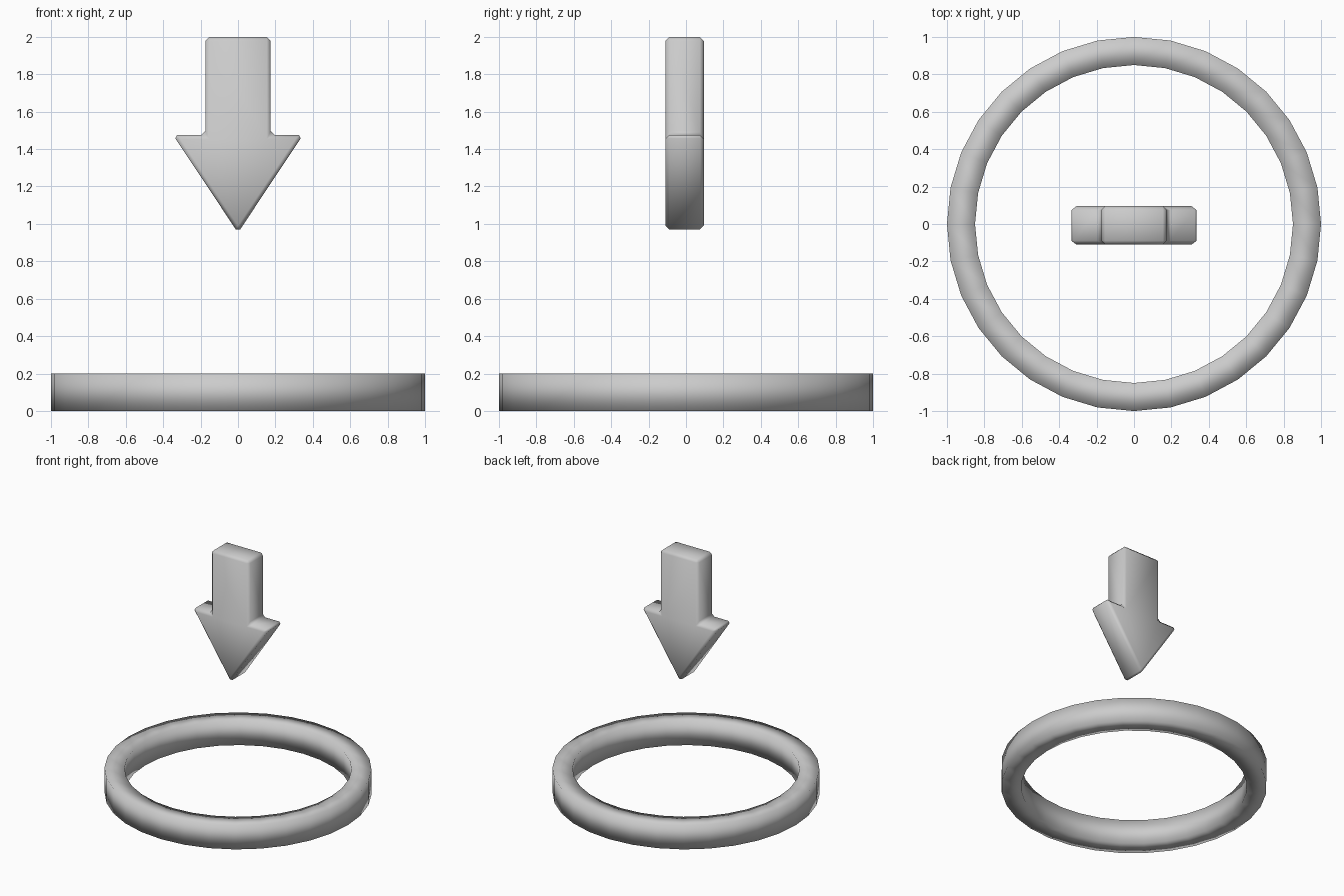
import bpy, bmesh, math

if "Cube" in bpy.data.objects:
    bpy.data.objects.remove(bpy.data.objects["Cube"])


def finish(bm, name):
    bmesh.ops.recalc_face_normals(bm, faces=bm.faces)
    mesh = bpy.data.meshes.new(name)
    bm.to_mesh(mesh)
    bm.free()
    mesh.shade_smooth()
    obj = bpy.data.objects.new(name, mesh)
    bpy.context.collection.objects.link(obj)
    return obj


# Base ring: rectangular section swept round in 32 steps, smooth shaded
SIDES = 32
section = [(1.0, 0.0), (1.0, 0.2), (0.85, 0.2), (0.85, 0.0)]
bm = bmesh.new()
loops = []
for i in range(SIDES):
    a = 2 * math.pi * i / SIDES
    loops.append([bm.verts.new((r * math.cos(a), r * math.sin(a), z)) for r, z in section])
for i in range(SIDES):
    p, q = loops[i], loops[(i + 1) % SIDES]
    for k in range(4):
        n = (k + 1) % 4
        bm.faces.new((p[k], q[k], q[n], p[n]))
finish(bm, "base_ring")

# Down arrow: mirrored half outline, extruded in y and bevelled
half = [(0.175, 2.0), (0.175, 1.475), (0.347, 1.475)]
outline = half + [(0.0, 0.953)] + [(-x, z) for x, z in reversed(half)]
bm = bmesh.new()
face = bm.faces.new([bm.verts.new((x, -0.11, z)) for x, z in outline])
ext = bmesh.ops.extrude_face_region(bm, geom=[face])
moved = [v for v in ext["geom"] if isinstance(v, bmesh.types.BMVert)]
bmesh.ops.translate(bm, verts=moved, vec=(0, 0.205, 0))
arrow = finish(bm, "down_arrow")
bev = arrow.modifiers.new("bevel", 'BEVEL')
bev.width = 0.021
bev.segments = 1
bev.limit_method = 'ANGLE'
bev.angle_limit = math.radians(30)
